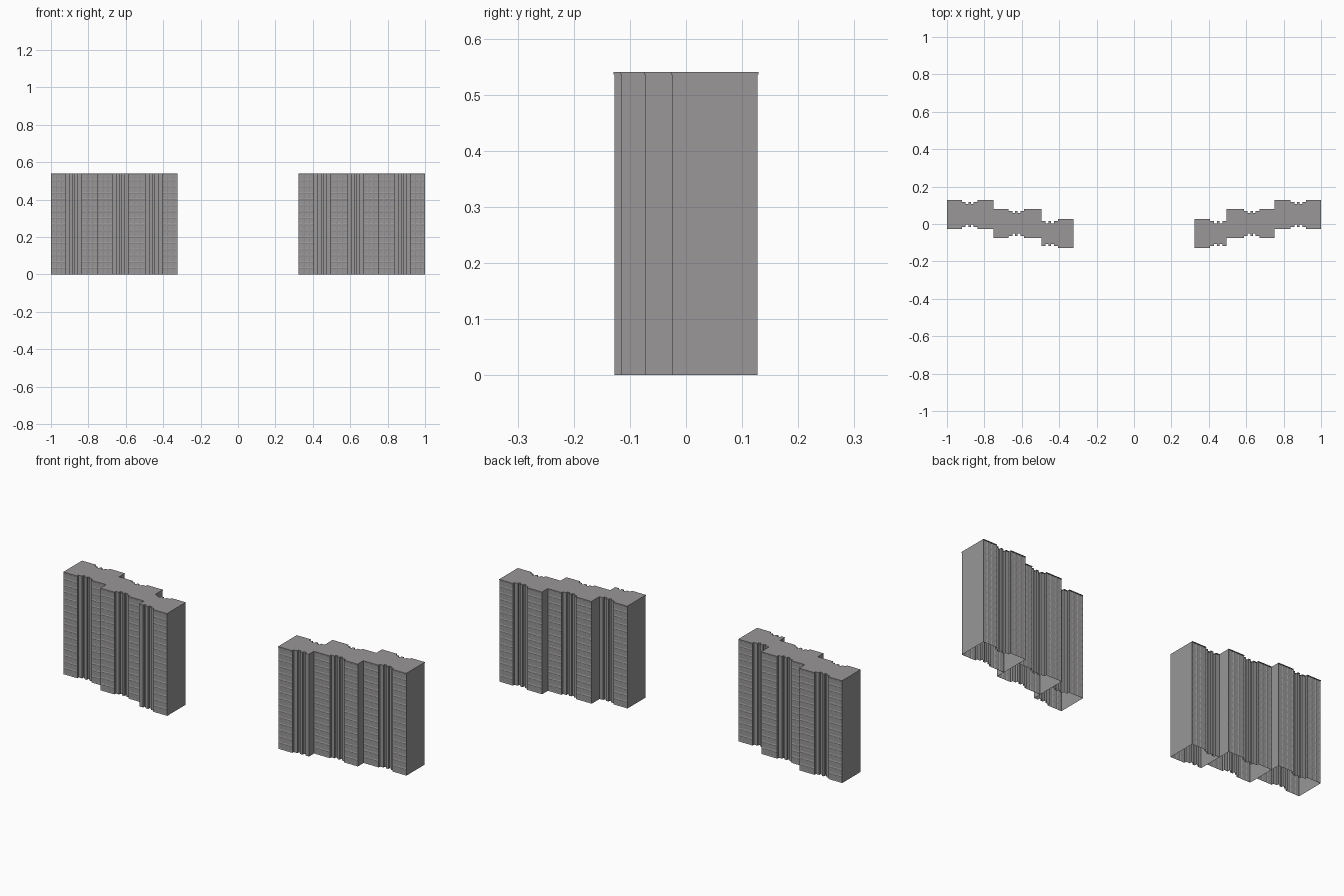
import bpy
import bmesh

if "Cube" in bpy.data.objects:
    bpy.data.objects.remove(bpy.data.objects["Cube"])

H = 0.54          # building height
HALF = 0.076      # half depth of a section
FLOORS = 16
LIP = 0.002       # roof edge overhang

concrete = bpy.data.materials.new("concrete grey")
concrete.diffuse_color = (0.319, 0.309, 0.309, 1)
concrete.use_nodes = True
concrete.node_tree.nodes["Principled BSDF"].inputs["Base Color"].default_value = concrete.diffuse_color


def half_profile(x0, n0, n1, x1):
    """Facade steps from x0 to x1: (x, setback), with a stepped bay from n0 to n1."""
    w = n1 - n0
    shallow, deep = 0.012, 0.023
    pts = [(x0, 0), (n0, 0), (n0, shallow)]
    for a, b in ((0.24, 0.42), (0.58, 0.76)):
        pts += [(n0 + a * w, shallow), (n0 + a * w, deep),
                (n0 + b * w, deep), (n0 + b * w, shallow)]
    pts.append((n1, shallow))
    if x1 > n1:
        pts += [(n1, 0), (x1, 0)]
    return pts


def outline(profile, yc, side, half):
    """Closed anticlockwise plan, the same facade on front and back."""
    pts = [(x, yc - half + d) for x, d in profile]
    pts += [(x, yc + half - d) for x, d in reversed(profile)]
    if side < 0:
        pts = [(-x, y) for x, y in reversed(pts)]
    return pts


def finish(name, bm):
    me = bpy.data.meshes.new(name)
    bm.to_mesh(me)
    bm.free()
    me.materials.append(concrete)
    ob = bpy.data.objects.new(name, me)
    bpy.context.collection.objects.link(ob)


def wall(bm, p, q, z0, z1, cols=1, rows=1):
    """Flat wall between two plan points, split into a grid of cells."""
    grid = []
    for j in range(rows + 1):
        z = z0 + (z1 - z0) * j / rows
        grid.append([bm.verts.new((p[0] + (q[0] - p[0]) * i / cols,
                                   p[1] + (q[1] - p[1]) * i / cols, z))
                     for i in range(cols + 1)])
    return [bm.faces.new((grid[j][i], grid[j][i + 1],
                          grid[j + 1][i + 1], grid[j + 1][i]))
            for j in range(rows) for i in range(cols)]


def section(name, profile, yc, side):
    # walls, open underneath, with shallow windows on the broad facades
    bm = bmesh.new()
    pts = outline(profile, yc, side, HALF)
    cells = []
    for p, q in zip(pts, pts[1:] + pts[:1]):
        if abs(p[1] - q[1]) < 1e-6 and abs(p[0] - q[0]) > 0.05:
            cells += wall(bm, p, q, 0, H - 0.004, 3, FLOORS)
        else:
            wall(bm, p, q, 0, H - 0.004)
    bm.normal_update()
    bmesh.ops.inset_individual(bm, faces=cells, thickness=0.008, depth=-0.0015)
    finish(name + "_walls", bm)

    # flat roof with a thin overhanging edge
    bm = bmesh.new()
    pts = outline(profile, yc, side, HALF + LIP)
    for p, q in zip(pts, pts[1:] + pts[:1]):
        wall(bm, p, q, H - 0.004, H)
    bm.faces.new([bm.verts.new((x, y, H)) for x, y in pts])
    bmesh.ops.remove_doubles(bm, verts=bm.verts, dist=1e-5)
    finish(name + "_roof", bm)


# Three staggered sections per block, mirrored left and right
SECTIONS = [
    ("outer_section", (0.75, 0.838, 0.92, 1.0), 0.051),
    ("middle_section", (0.495, 0.587, 0.67, 0.75), 0.003),
    ("inner_section", (0.324, 0.406, 0.495, 0.495), -0.051),
]
for side, label in ((-1, "left"), (1, "right")):
    for name, xs, yc in SECTIONS:
        section(f"{label}_{name}", half_profile(*xs), yc, side)
